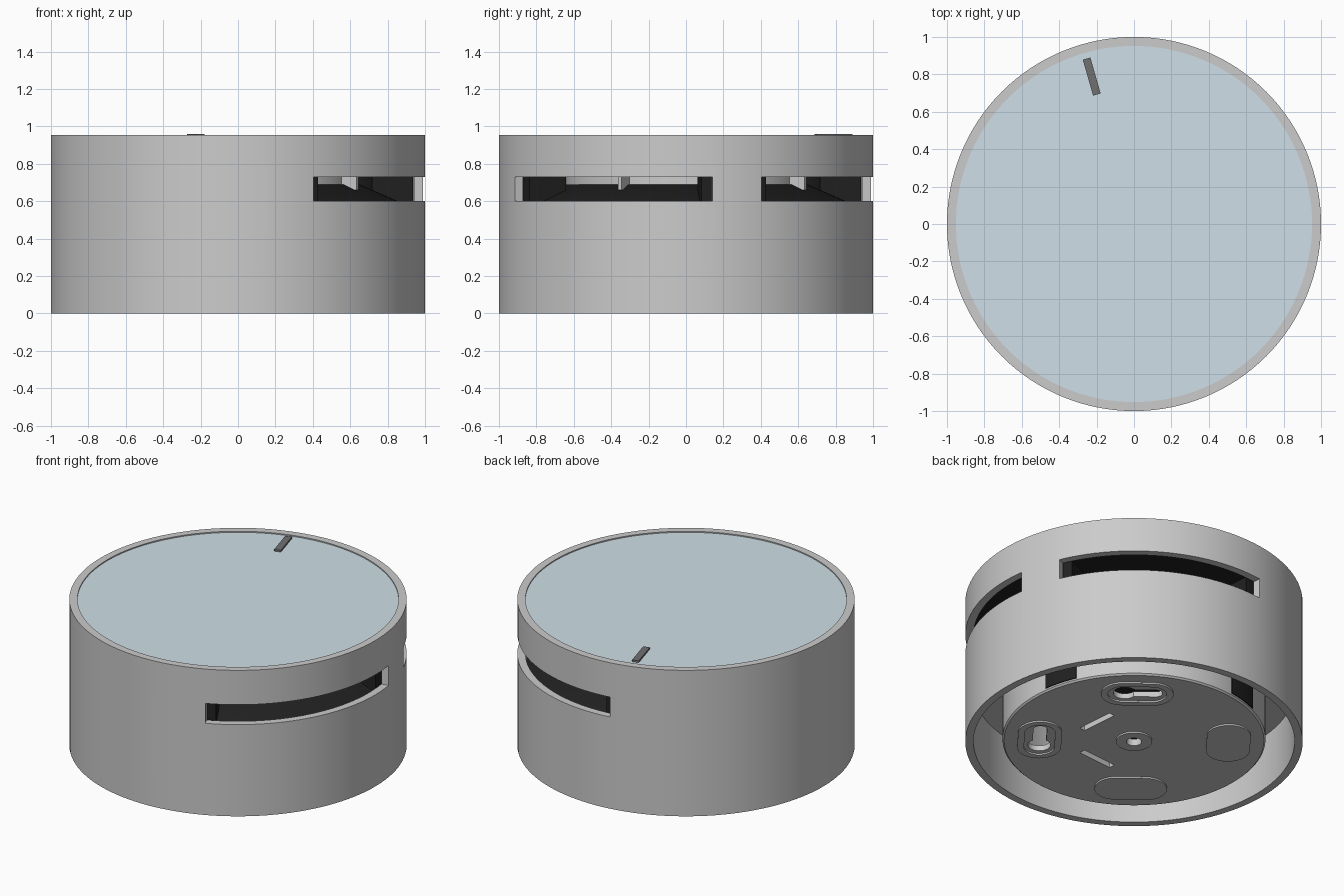
import bpy, bmesh
from math import radians, sin, cos, pi
from mathutils import Matrix

if "Cube" in bpy.data.objects:
    bpy.data.objects.remove(bpy.data.objects["Cube"])

SEG = 128
TURN = 16      # the posts sit 16 degrees off the axes
HOLE_TURN = 52


def material(name, rgb):
    m = bpy.data.materials.new(name)
    m.diffuse_color = (*rgb, 1)
    m.use_nodes = True
    m.node_tree.nodes["Principled BSDF"].inputs["Base Color"].default_value = m.diffuse_color
    return m


BLUE = material("pale_blue", (0.62, 0.74, 0.80))
BLACK = material("black", (0.015, 0.015, 0.015))
DARK = material("dark_grey", (0.16, 0.16, 0.16))


def finish(name, bm, mat=None):
    bmesh.ops.recalc_face_normals(bm, faces=bm.faces)
    me = bpy.data.meshes.new(name)
    bm.to_mesh(me)
    bm.free()
    ob = bpy.data.objects.new(name, me)
    bpy.context.collection.objects.link(ob)
    if mat:
        me.materials.append(mat)
    return ob


def lathe(name, profile, mat=None, closed=True):
    """Spin an (r, z) profile round the z axis."""
    bm = bmesh.new()
    vs = [bm.verts.new((r, 0, z)) for r, z in profile]
    pairs = list(zip(vs, vs[1:])) + ([(vs[-1], vs[0])] if closed else [])
    es = [bm.edges.new(p) for p in pairs]
    bmesh.ops.spin(bm, geom=vs + es, cent=(0, 0, 0), axis=(0, 0, 1),
                   angle=2 * pi, steps=SEG, use_duplicate=False)
    bmesh.ops.remove_doubles(bm, verts=bm.verts, dist=1e-5)
    return finish(name, bm, mat)


def prism(name, pts, z0, z1, angle=0, mat=None):
    """Extrude a flat outline from z0 to z1, turned about z."""
    bm = bmesh.new()
    f = bm.faces.new([bm.verts.new((x, y, z0)) for x, y in pts])
    top = bmesh.ops.extrude_face_region(bm, geom=[f])["geom"]
    bmesh.ops.translate(bm, vec=(0, 0, z1 - z0),
                        verts=[v for v in top if isinstance(v, bmesh.types.BMVert)])
    bm.transform(Matrix.Rotation(radians(angle), 4, 'Z'))
    return finish(name, bm, mat)


def arc(cx, cy, r, a0, a1, n):
    return [(cx + r * cos(radians(a0 + (a1 - a0) * i / n)),
             cy + r * sin(radians(a0 + (a1 - a0) * i / n))) for i in range(n + 1)]


def sector(r0, r1, half, n=24):
    return arc(0, 0, r1, -half, half, n) + arc(0, 0, r0, half, -half, n)


def box(x, w, d):
    return [(x - w/2, -d/2), (x + w/2, -d/2), (x + w/2, d/2), (x - w/2, d/2)]


def stadium(x, length, width):
    r, h = width / 2, (length - width) / 2
    return arc(x, h, r, 0, 180, 16) + arc(x, -h, r, 180, 360, 16)


def keyhole(x):
    return arc(x, 0.11, 0.04, 0, 180, 12) + arc(x, -0.075, 0.068, 126, 414, 24)


def cut(ob, cutters):
    for c in cutters:
        m = ob.modifiers.new("cut", 'BOOLEAN')
        m.operation, m.solver, m.object = 'DIFFERENCE', 'EXACT', c
    dg = bpy.context.evaluated_depsgraph_get()
    me = bpy.data.meshes.new_from_object(ob.evaluated_get(dg))
    ob.modifiers.clear()
    ob.data = me


def drop(cutters):
    for c in cutters:
        bpy.data.objects.remove(c)


# Outer shell with four long vents
shell = lathe("outer_shell", [(1, 0), (1, 0.955), (0.952, 0.955), (0.952, 0)])
vents = [prism("vent_cutter", sector(0.9, 1.1, 37.2), 0.60, 0.73, TURN + 45 + 90 * k)
         for k in range(4)]
cut(shell, vents)
drop(vents)

# Top cover and its marker
lathe("top_cover", [(0, 0.90), (0.952, 0.90), (0.952, 0.948), (0, 0.948)], BLUE, False)
prism("marker", box(0.82, 0.20, 0.042), 0.94, 0.96, 90 + TURN, DARK)

# Base cup with flange
base = lathe("base", [(0, 0.01), (0.77, 0.01), (0.78, 0.02), (0.78, 0.36), (0.952, 0.36),
                      (0.952, 0.45), (0.75, 0.45), (0.75, 0.045), (0, 0.045)], None, False)

# Mounting pads, keyholes and narrow slots in the base
pads, cutters = [], [prism("centre_cutter", arc(0, 0, 0.045, 0, 348.75, 31), -0.1, 0.2)]
for k in range(4):
    a = HOLE_TURN + 90 * k
    pads.append(prism("mounting_pad", stadium(0.56, 0.43, 0.26), 0, 0.011, a))
    cutters.append(prism("keyhole_cutter", keyhole(0.56), -0.1, 0.2, a))
    cutters.append(prism("slot_cutter", box(0.31, 0.04, 0.25), -0.1, 0.2, a + 43))
    pads[-1].name = f"mounting_pad_{k + 1}"
for k, pad in enumerate(pads):
    recess = prism("recess_cutter", stadium(0.56, 0.35, 0.18), -0.1, 0.1, HOLE_TURN + 90 * k)
    cut(pad, [recess])
    drop([recess])
cut(base, cutters)
drop(cutters)
lathe("centre_boss", [(0.045, 0.0), (0.107, 0.0), (0.107, 0.011), (0.045, 0.011)])

# Black sensing chamber: sloped floor and ceiling ring
lathe("chamber_floor", [(0, 0.45), (0.945, 0.45), (0.945, 0.56), (0.65, 0.69), (0, 0.69)],
      BLACK, False)
lathe("chamber_ceiling", [(0.72, 0.745), (0.95, 0.745), (0.95, 0.80), (0.72, 0.80)], BLACK)

# Grey core inside the chamber
lathe("chamber_core", [(0, 0.685), (0.64, 0.685), (0.64, 0.735), (0.72, 0.745),
                       (0.72, 0.90), (0, 0.90)], None, False)

# Partitions behind the posts, panels on the base and fins in the vents
for k in range(4):
    a = TURN + 90 * k
    prism(f"partition_{k + 1}", sector(0.72, 0.94, 11), 0.50, 0.76, a, BLACK)
    prism(f"base_panel_{k + 1}", sector(0.77, 0.786, 8), 0.03, 0.36, a, BLACK)
    prism(f"fin_{k + 1}", box(0.68, 0.10, 0.02), 0.66, 0.75, a + 45)

# Smooth the round walls, keep the edges sharp
bpy.ops.object.select_all(action='DESELECT')
for ob in bpy.data.objects:
    ob.select_set(True)
bpy.context.view_layer.objects.active = shell
bpy.ops.object.shade_smooth_by_angle(angle=radians(30))
